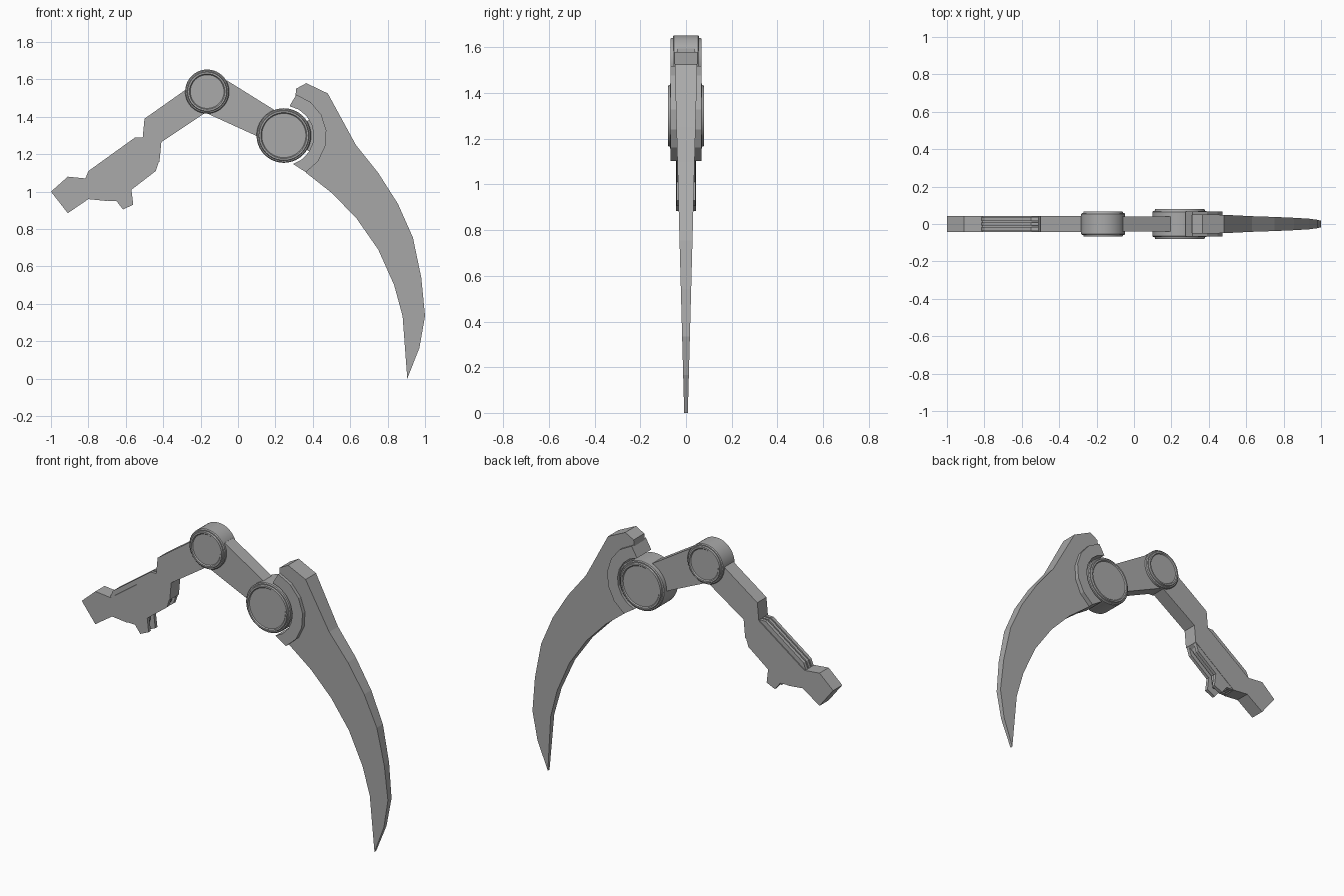
import bpy, bmesh, math

cube = bpy.data.objects.get("Cube")
if cube:
    bpy.data.objects.remove(cube, do_unlink=True)

grey = bpy.data.materials.new("plain_grey")
grey.use_nodes = True
COLOUR = (0.4, 0.4, 0.4, 1)
grey.diffuse_color = COLOUR
grey.node_tree.nodes["Principled BSDF"].inputs["Base Color"].default_value = COLOUR

ELBOW = (-0.165, 1.535)
WRIST = (0.245, 1.30)


def finish(name, bm):
    bmesh.ops.recalc_face_normals(bm, faces=bm.faces)
    mesh = bpy.data.meshes.new(name)
    bm.to_mesh(mesh)
    bm.free()
    mesh.materials.append(grey)
    obj = bpy.data.objects.new(name, mesh)
    bpy.context.collection.objects.link(obj)
    return obj


def prism(name, outline, back, front):
    """Extrude an x-z outline; back and front give y as a function of height."""
    bm = bmesh.new()
    a = [bm.verts.new((x, front(z), z)) for x, z in outline]
    b = [bm.verts.new((x, back(z), z)) for x, z in outline]
    bm.faces.new(a)
    bm.faces.new(b[::-1])
    for i in range(len(a)):
        j = (i + 1) % len(a)
        bm.faces.new((a[i], b[i], b[j], a[j]))
    return finish(name, bm)


def slab(name, outline, half, offset=0.0):
    return prism(name, outline, lambda z: offset + half, lambda z: offset - half)


def arc(centre, radius, start, end, steps):
    angles = [math.radians(start + (end - start) * i / steps) for i in range(steps + 1)]
    return [(centre[0] + radius * math.cos(t), centre[1] + radius * math.sin(t)) for t in angles]


def joint(name, centre, profile, steps=40):
    """Lathe a half profile of (radius, depth), mirrored front to back."""
    bm = bmesh.new()
    full = profile + [(r, -y) for r, y in reversed(profile)]
    verts = [bm.verts.new((r, y, 0)) for r, y in full]
    edges = [bm.edges.new(pair) for pair in zip(verts, verts[1:])]
    bmesh.ops.spin(bm, geom=verts + edges, cent=(0, 0, 0), axis=(0, 1, 0),
                   angle=math.tau, steps=steps, use_duplicate=False)
    bmesh.ops.remove_doubles(bm, verts=bm.verts, dist=0.0002)
    obj = finish(name, bm)
    obj.location = (centre[0], 0, centre[1])
    bpy.ops.object.select_all(action='DESELECT')
    obj.select_set(True)
    bpy.context.view_layer.objects.active = obj
    bpy.ops.object.shade_smooth_by_angle(angle=math.radians(25))


def pivot_profile(radius, depth):
    return [(0, depth - 0.006), (radius - 0.028, depth - 0.006), (radius - 0.023, depth),
            (radius - 0.014, depth), (radius - 0.011, depth - 0.009),
            (radius - 0.005, depth - 0.009), (radius, depth - 0.014)]


# Round pivots
joint("elbow_pivot", ELBOW, pivot_profile(0.118, 0.067))
joint("wrist_pivot", WRIST, pivot_profile(0.146, 0.079))

# Rear arm with mounting end
slab("rear_arm", [(-1.0, 1.0), (-0.91, 1.08), (-0.81, 1.07), (-0.51, 1.285), (-0.5, 1.39),
                  (-0.28, 1.545), ELBOW, (-0.17, 1.425), (-0.41, 1.265), (-0.42, 1.16),
                  (-0.70, 0.95), (-0.80, 0.96), (-0.91, 0.885)], 0.043)

# Ribs along the top and bottom of the rear arm
top_rib = [(-0.82, 1.06), (-0.80, 1.11), (-0.55, 1.29), (-0.51, 1.29), (-0.51, 1.25)]
low_rib = [(-0.72, 0.952), (-0.65, 0.95), (-0.615, 0.905), (-0.56, 0.93), (-0.57, 1.01),
           (-0.44, 1.11), (-0.42, 1.17), (-0.50, 1.14)]
for side, word in ((-1, "front"), (1, "back")):
    slab("top_rib_" + word, top_rib, 0.010, side * 0.027)
    slab("lower_rib_" + word, low_rib, 0.010, side * 0.031)
slab("top_rib_middle", top_rib, 0.009)
slab("lower_rib_middle", [(-0.70, 0.955), (-0.62, 0.945), (-0.59, 0.945), (-0.58, 1.02),
                          (-0.45, 1.12), (-0.43, 1.17)], 0.011)

# Link between the pivots
slab("middle_link", [ELBOW, (-0.06, 1.595), (0.205, 1.43), WRIST, (0.105, 1.295),
                     (-0.17, 1.42)], 0.04)

# Curved socket around the wrist pivot and its tenon
slab("blade_socket", arc(WRIST, 0.160, -72, 79, 8) + arc(WRIST, 0.229, 73, -59, 6), 0.067)
slab("socket_tenon", arc(WRIST, 0.10, -32, 32, 4) + arc(WRIST, 0.17, 32, -32, 4), 0.05)


# Curved blade thinning toward the tip
def thickness(z):
    return 0.008 + 0.027 * z


blade = [(0.31, 1.55), (0.365, 1.58), (0.48, 1.525), (0.63, 1.25), (0.75, 1.10),
         (0.855, 0.935), (0.935, 0.755), (0.98, 0.54), (1.0, 0.335), (0.97, 0.165),
         (0.905, 0.0), (0.88, 0.335), (0.835, 0.50), (0.75, 0.69), (0.635, 0.855),
         (0.505, 0.99), (0.365, 1.10)]
prism("blade", blade + arc(WRIST, 0.20, -58, 72, 6), thickness, lambda z: -thickness(z))
